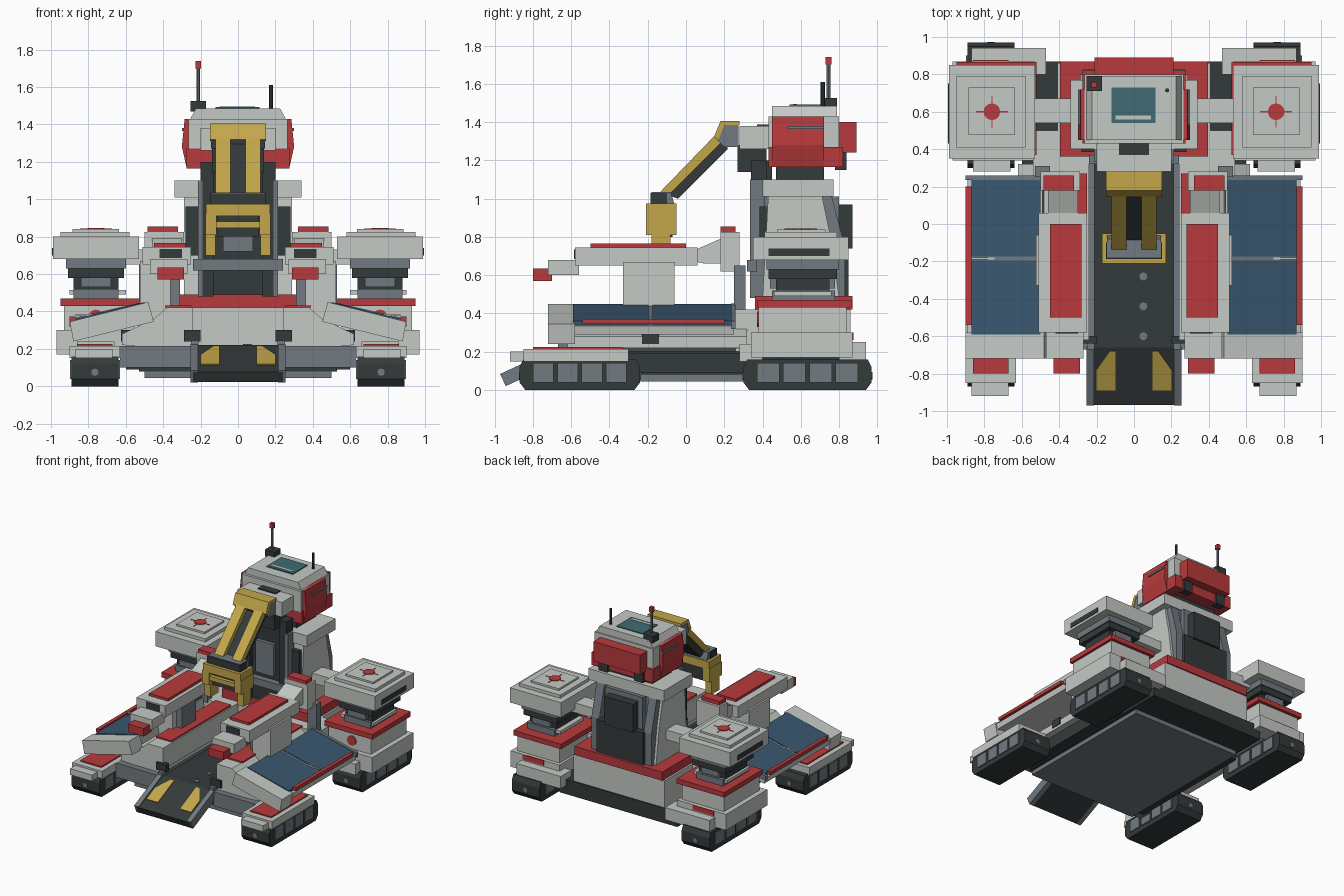
import bpy, bmesh, math
from mathutils import Matrix, Vector


def mat(name, r, g, b):
    m = bpy.data.materials.new(name)
    m.diffuse_color = (r, g, b, 1)
    return m


WHITE = mat("pale_grey", 0.56, 0.59, 0.56)
RED = mat("red", 0.48, 0.042, 0.046)
DARK = mat("charcoal", 0.034, 0.042, 0.043)
GREY = mat("steel_grey", 0.165, 0.195, 0.22)
YELLOW = mat("yellow", 0.55, 0.39, 0.07)
BLUE = mat("panel_blue", 0.042, 0.095, 0.16)
TEAL = mat("glass_teal", 0.05, 0.15, 0.17)


def prism(name, m, pts, a, b, axis="x", both=False, xf=None):
    """Extrude a 2D profile from a to b along an axis; optionally mirror in x."""
    place = {"x": lambda p, t: (t, p[0], p[1]),
             "y": lambda p, t: (p[0], t, p[1]),
             "z": lambda p, t: (p[0], p[1], t)}[axis]
    bm = bmesh.new()
    for s in ((1, -1) if both else (1,)):
        rings = []
        for t in (a, b):
            ring = []
            for p in pts:
                v = Vector(place(p, t))
                if xf:
                    v = xf @ v
                v.x *= s
                ring.append(bm.verts.new(v))
            rings.append(ring)
        lo, hi = rings
        bm.faces.new(lo)
        bm.faces.new(hi[::-1])
        n = len(pts)
        for i in range(n):
            j = (i + 1) % n
            bm.faces.new((lo[i], hi[i], hi[j], lo[j]))
    bmesh.ops.recalc_face_normals(bm, faces=bm.faces)
    me = bpy.data.meshes.new(name)
    bm.to_mesh(me)
    bm.free()
    me.materials.append(m)
    ob = bpy.data.objects.new(name, me)
    bpy.context.collection.objects.link(ob)
    return ob


def box(name, m, x0, x1, y0, y1, z0, z1, both=False, xf=None):
    return prism(name, m, [(x0, y0), (x1, y0), (x1, y1), (x0, y1)], z0, z1, "z", both, xf)


def pair(name, m, *d):
    return box(name, m, *d, both=True)


def disc(name, m, u, v, r, a, b, axis, both=False, n=12):
    pts = [(u + r * math.cos(i * math.tau / n), v + r * math.sin(i * math.tau / n)) for i in range(n)]
    return prism(name, m, pts, a, b, axis, both)


# Crawler tracks with recessed-looking side panels
for tag, y0, y1 in (("front", -0.87, -0.24), ("rear", 0.3, 0.97)):
    prism(tag + "_track", DARK, [(y0 + .03, 0), (y1 - .03, 0), (y1, .04), (y1, .12), (y1 - .02, .16),
                                 (y0 + .02, .16), (y0, .12), (y0, .04)], .64, .89, both=True)
    w = (y1 - y0 - .12) / 4
    for i in range(4):
        a = y0 + .06 + i * w
        pair(tag + "_track_panel", GREY, .632, .898, a + .01, a + w - .01, .04, .14)
    for y in (y0 - .004, y1 - .004):
        disc(tag + "_track_bolt", GREY, .765, .075, .02, y, y + .008, "y", True, 8)

# Front fenders
pair("front_fender", WHITE, .63, .9, -.85, -.3, .15, .215)
pair("fender_nose", WHITE, .67, .87, -.92, -.84, .15, .2)
pair("fender_red_plate", RED, .67, .86, -.8, -.33, .215, .225)

# Lower hull
box("belly_plate", GREY, -.5, .5, -.62, .62, .045, .08)
box("hull_core", DARK, -.53, .53, -.62, .87, .08, .2)
pair("front_bumper", GREY, .25, .63, -.67, -.55, .1, .215)
pair("hull_side_rail", DARK, .5, .6, -.6, .5, .09, .19)

# Side decks flanking the channel
prism("side_deck", WHITE, [(.24, .2), (.62, .22), (.62, .28), (.45, .36), (.38, .42), (.24, .42)],
      -.62, .32, "y", True)
pair("rear_deck", WHITE, .24, .54, .26, .5, .2, .42)
pair("deck_red_strip", RED, .25, .39, -.5, .27, .42, .432)
pair("deck_foot", DARK, .2, .29, -.64, -.6, .24, .3)
pair("deck_side_vent", DARK, .55, .626, -.23, -.14, .24, .3)

# Channel floor, rails, bolts
box("channel_floor", DARK, -.24, .24, -.66, .36, .18, .22)
pair("channel_rail", GREY, .21, .25, -.67, .36, .2, .245)
for y in (-.28, -.44, -.6):
    disc("floor_bolt", GREY, .05, y, .022, .22, .226, "z", n=8)

# Loading ramp
tilt = Matrix.Translation((0, -.66, .22)) @ Matrix.Rotation(math.radians(25), 4, "X")
box("ramp", DARK, -.24, .24, -.34, 0, -.06, 0, xf=tilt)
box("ramp_edge", GREY, .215, .255, -.34, 0, -.062, .008, both=True, xf=tilt)
prism("ramp_marking", YELLOW, [(.2, -.25), (.1, -.25), (.1, -.02), (.13, -.02), (.2, -.13)],
      0, .006, "z", True, tilt)

# Tilted wing with solar panels (profile in x, z)
prism("wing_front_block", WHITE, [(.45, .345), (.48, .45), (.9, .345), (.88, .24)], -.72, -.58, "y", True)
prism("wing_slab", WHITE, [(.48, .36), (.49, .43), (.89, .335), (.88, .29)], -.6, .25, "y", True)
for y0, y1 in ((-.59, -.195), (-.175, .235)):
    prism("solar_panel", BLUE, [(.5, .43), (.5, .45), (.87, .36), (.87, .34)], y0, y1, "y", True)
prism("panel_seam", GREY, [(.5, .43), (.5, .445), (.87, .355), (.87, .34)], -.195, -.175, "y", True)
prism("wing_rear_edge", GREY, [(.5, .41), (.5, .452), (.9, .36), (.9, .32)], .235, .26, "y", True)
pair("wing_red_trim", RED, .87, .9, -.54, .2, .345, .372)
pair("wing_rod", WHITE, .56, .87, -.19, -.18, .375, .385)

# Raised side pods on pylons
pair("pod_pylon", WHITE, .36, .525, -.33, -.06, .36, .67)
pair("pod_pylon_inner", GREY, .31, .37, -.28, -.1, .42, .66)
pair("side_pod", WHITE, .25, .51, -.58, .06, .65, .745)
pair("pod_red_top", RED, .28, .45, -.5, 0, .745, .765)
pair("pod_nose", WHITE, .27, .47, -.72, -.56, .6, .68)
pair("pod_nose_slot", DARK, .3, .42, -.585, -.575, .685, .735)
pair("pod_red_tip", RED, .29, .43, -.8, -.7, .57, .635)
prism("pod_tail_slope", WHITE, [(0, .68), (.02, .72), (.18, .79), (.2, .79), (.2, .66), (.1, .66)],
      .3, .46, both=True)
pair("pod_tail_block", WHITE, .29, .5, .18, .28, .62, .825)
pair("pod_tail_red", RED, .32, .485, .18, .26, .825, .855)
pair("pod_tail_strut", GREY, .45, .53, .25, .31, .4, .65)

# Rear corner towers
pair("tower_skirt", WHITE, .53, .97, .34, .87, .17, .3)
pair("tower_rear_step", WHITE, .47, .87, .8, .94, .15, .25)
pair("tower_front_step", WHITE, .66, .86, .28, .4, .15, .24)
pair("tower_body", WHITE, .55, .93, .38, .84, .3, .43)
pair("tower_red_band", RED, .52, .95, .37, .865, .43, .47)
pair("tower_red_back", RED, .67, .86, .86, .876, .26, .3)
disc("tower_dot", RED, .76, .37, .04, .372, .38, "y", True)
pair("tower_collar", GREY, .64, .88, .45, .78, .47, .52)
pair("tower_collar_pale", WHITE, .6, .9, .46, .76, .49, .515)
pair("tower_neck", DARK, .64, .88, .47, .75, .515, .6)
pair("tower_neck_pipe", GREY, .68, .84, .44, .78, .53, .59)
pair("tower_neck_plate", DARK, .61, .91, .43, .79, .58, .64)
pair("tower_neck_top", GREY, .6, .92, .42, .8, .63, .69)
pair("tower_cap", WHITE, .53, .99, .35, .85, .68, .8)
pair("tower_cap_slot", DARK, .7, .994, .43, .75, .7, .74)
pair("tower_cap_step", WHITE, .58, .95, .41, .79, .8, .825)
pair("tower_cap_plate", WHITE, .635, .885, .475, .73, .825, .84)
disc("cap_dot", RED, .76, .6, .045, .84, .845, "z", True)
pair("cap_cross_x", RED, .675, .845, .597, .603, .84, .843)
pair("cap_cross_y", RED, .757, .763, .515, .685, .84, .843)
pair("tower_link", WHITE, .25, .6, .54, .67, .65, .73)

# Rear hull and central tower
box("rear_hull", WHITE, -.41, .41, .34, .86, .18, .42)
box("rear_hull_red", RED, -.395, .395, .36, .87, .42, .49)
box("mast_core", GREY, -.2, .2, .38, .76, .48, 1.05)
prism("mast_shell", WHITE, [(.4, .49), (.8, .49), (.76, .78), (.71, 1.02), (.43, 1.02)], .17, .29, both=True)
prism("mast_brace", GREY, [(.76, .49), (.83, .49), (.83, .75), (.76, 1.02), (.7, 1.02)], .2, .27, both=True)
pair("mast_shoulder", WHITE, .16, .34, .4, .77, 1.01, 1.1)
box("mast_shoulder_back", WHITE, -.3, .3, .5, .77, 1.01, 1.1)
pair("mast_front_panel", DARK, .2, .28, .385, .42, .7, .96)
pair("mast_column", DARK, .13, .2, .34, .42, .48, 1.2)
pair("mast_column_edge", GREY, .19, .215, .335, .41, .48, 1.1)
box("mast_front_core", DARK, -.13, .13, .37, .45, .48, 1.2)
box("mast_front_lift", GREY, -.08, .08, .34, .38, .72, .98)
box("mast_crossbar", GREY, -.24, .24, .32, .37, .62, .68)
box("back_pack_lower", DARK, -.21, .21, .75, .85, .49, .75)
box("back_pack_upper", DARK, -.13, .13, .72, .87, .74, .97)
box("back_pack_cap", GREY, -.17, .17, .73, .8, .75, 1.01)

# Head
box("neck", DARK, -.2, .2, .47, .72, 1.08, 1.18)
box("head_red_base", RED, -.275, .275, .43, .82, 1.165, 1.27)
box("head_main", WHITE, -.265, .265, .43, .8, 1.26, 1.43)
prism("head_cheek", RED, [(.255, 1.17), (.275, 1.17), (.3, 1.28), (.285, 1.43), (.255, 1.43)],
      .45, .72, "y", True)
pair("cheek_slot", GREY, .25, .3, .53, .72, 1.365, 1.38)
prism("head_roof", WHITE, [(-.26, 1.42), (.26, 1.42), (.225, 1.485), (-.225, 1.485)], .45, .79, "y")
box("roof_window", TEAL, -.12, .115, .54, .73, 1.485, 1.492)
box("window_glint", WHITE, -.1, .09, .56, .58, 1.492, 1.495)
box("head_front", WHITE, -.2, .2, .28, .44, 1.26, 1.38)
box("head_front_slot", DARK, -.08, .08, .37, .43, 1.38, 1.388)
box("head_back_red", RED, -.21, .21, .8, .89, 1.24, 1.4)
pair("head_back_clip", DARK, .12, .2, .78, .84, 1.15, 1.25)

# Antennae
box("antenna_base", DARK, -.255, -.17, .71, .79, 1.47, 1.525)
disc("antenna_rod", GREY, -.213, .745, .01, 1.52, 1.71, "z", n=8)
box("antenna_tip", RED, -.228, -.198, .73, .76, 1.7, 1.74)
disc("short_antenna", DARK, .177, .715, .011, 1.48, 1.61, "z", n=8)

# Crane arm
box("arm_root", DARK, -.14, .14, .27, .42, 1.14, 1.28)
pair("arm_root_pin", YELLOW, .14, .19, .36, .41, 1.1, 1.17)
prism("arm_shoulder_side", GREY, [(.15, 1.32), (.19, 1.4), (.275, 1.4), (.275, 1.27), (.2, 1.27)], -.145, .145)
prism("arm_shoulder", YELLOW, [(.145, 1.32), (.18, 1.405), (.28, 1.405), (.28, 1.385), (.2, 1.385), (.17, 1.31)],
      -.15, .15)
prism("arm_beam", YELLOW, [(.16, 1.34), (.19, 1.3), (-.09, 1.02), (-.14, 1.03)], .04, .12, both=True)
prism("arm_lower_beam", DARK, [(.19, 1.31), (.22, 1.26), (-.04, 1.0), (-.1, 1.02)], -.1, .1)
prism("elbow", GREY, [(-.18, .97), (-.18, 1.035), (-.08, 1.035), (-.06, .97)], -.145, .145)
box("elbow_front", DARK, -.15, .15, -.186, -.1, .97, 1.03)

# Claw
box("claw_palm", YELLOW, -.17, .17, -.21, -.05, .91, .975)
box("claw_core", DARK, -.11, .11, -.17, -.07, .8, .91)
box("claw_bar", YELLOW, -.12, .12, -.2, -.17, .845, .88)
pair("claw_side", YELLOW, .115, .175, -.21, -.05, .81, .92)
pair("claw_finger", YELLOW, .12, .175, -.18, -.08, .7, .82)
